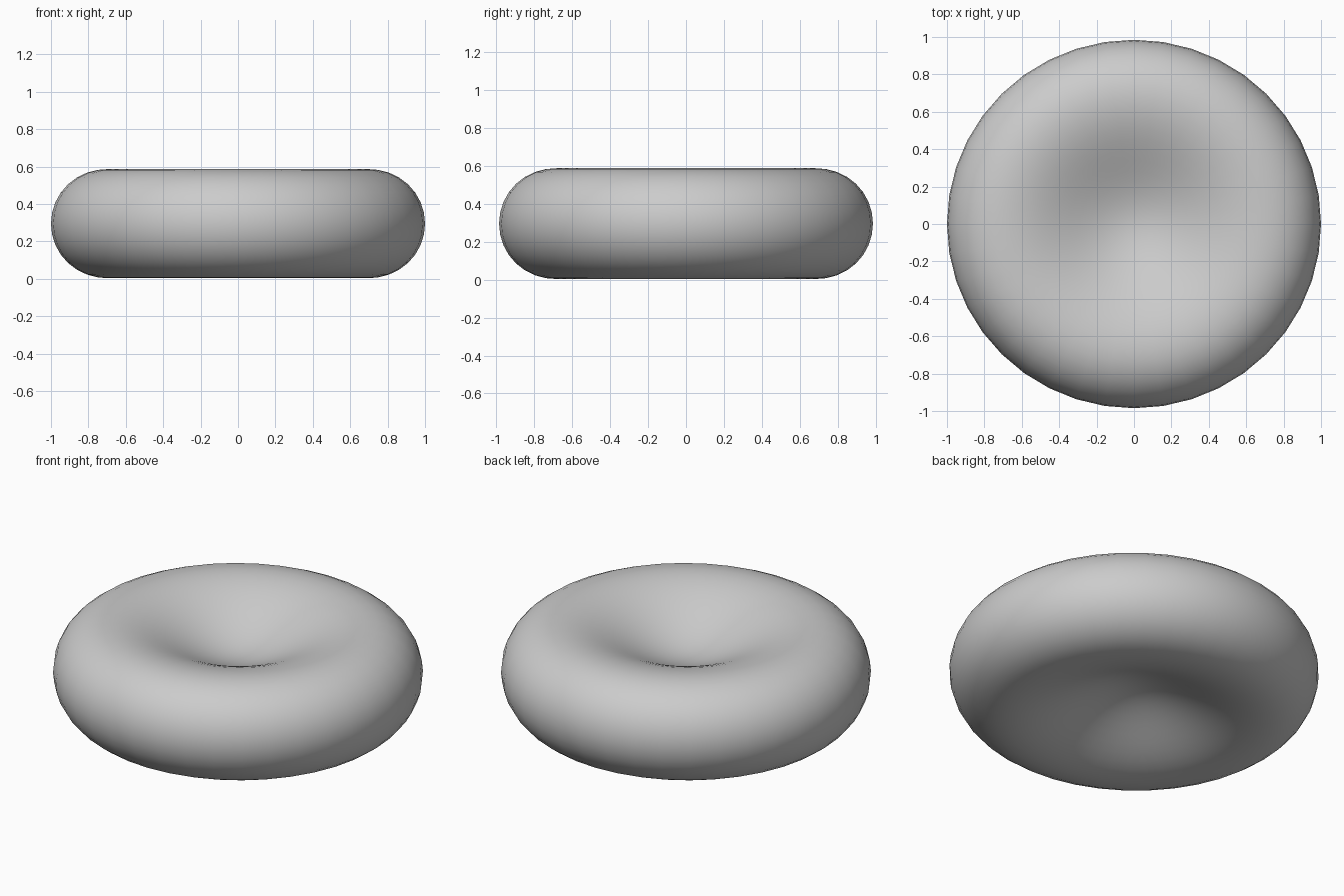
import bpy, bmesh, math

if "Cube" in bpy.data.objects:
    bpy.data.objects.remove(bpy.data.objects["Cube"], do_unlink=True)

SEGMENTS = 40
MID, HALF = 0.295, 0.292     # centre height and half thickness at the rim
CREST, DIP = 0.69, 0.2       # radius of the thickest ring, depth of the dimple


def half_thickness(r):
    """Half thickness of the disc at radius r: soft dimple, then a round rim."""
    if r <= CREST:
        return HALF - DIP * (1 + math.cos(math.pi * r / CREST)) / 2
    t = (r - CREST) / (1 - CREST)
    return HALF * math.sqrt(max(0, 1 - t ** 2.1))


# Radii from the centre out, packed closer around the rim
radii = [CREST * i / 12 for i in range(13)]
radii += [CREST + (1 - CREST) * math.sin(math.pi / 2 * i / 8) for i in range(1, 9)]
upper = [(r, MID + half_thickness(r)) for r in radii]
lower = [(r, 2 * MID - z) for r, z in reversed(upper[:-1])]

# Turn the outline around the vertical axis
bm = bmesh.new()
verts = [bm.verts.new((r, 0, z)) for r, z in upper + lower]
edges = [bm.edges.new(pair) for pair in zip(verts, verts[1:])]
bmesh.ops.spin(bm, geom=verts + edges, axis=(0, 0, 1), cent=(0, 0, 0),
               steps=SEGMENTS, angle=math.tau, use_duplicate=False)
bmesh.ops.remove_doubles(bm, verts=bm.verts, dist=0.0005)
bmesh.ops.scale(bm, vec=(1, 0.985, 1), verts=bm.verts)
bmesh.ops.recalc_face_normals(bm, faces=bm.faces)
for face in bm.faces:
    face.smooth = True

mesh = bpy.data.meshes.new("dimpled_disc")
bm.to_mesh(mesh)
bm.free()
disc = bpy.data.objects.new("dimpled_disc", mesh)
bpy.context.collection.objects.link(disc)

# Plain grey
grey = bpy.data.materials.new("light grey")
grey.use_nodes = True
colour = (0.6, 0.6, 0.6, 1)
grey.diffuse_color = colour
grey.node_tree.nodes["Principled BSDF"].inputs["Base Color"].default_value = colour
mesh.materials.append(grey)
